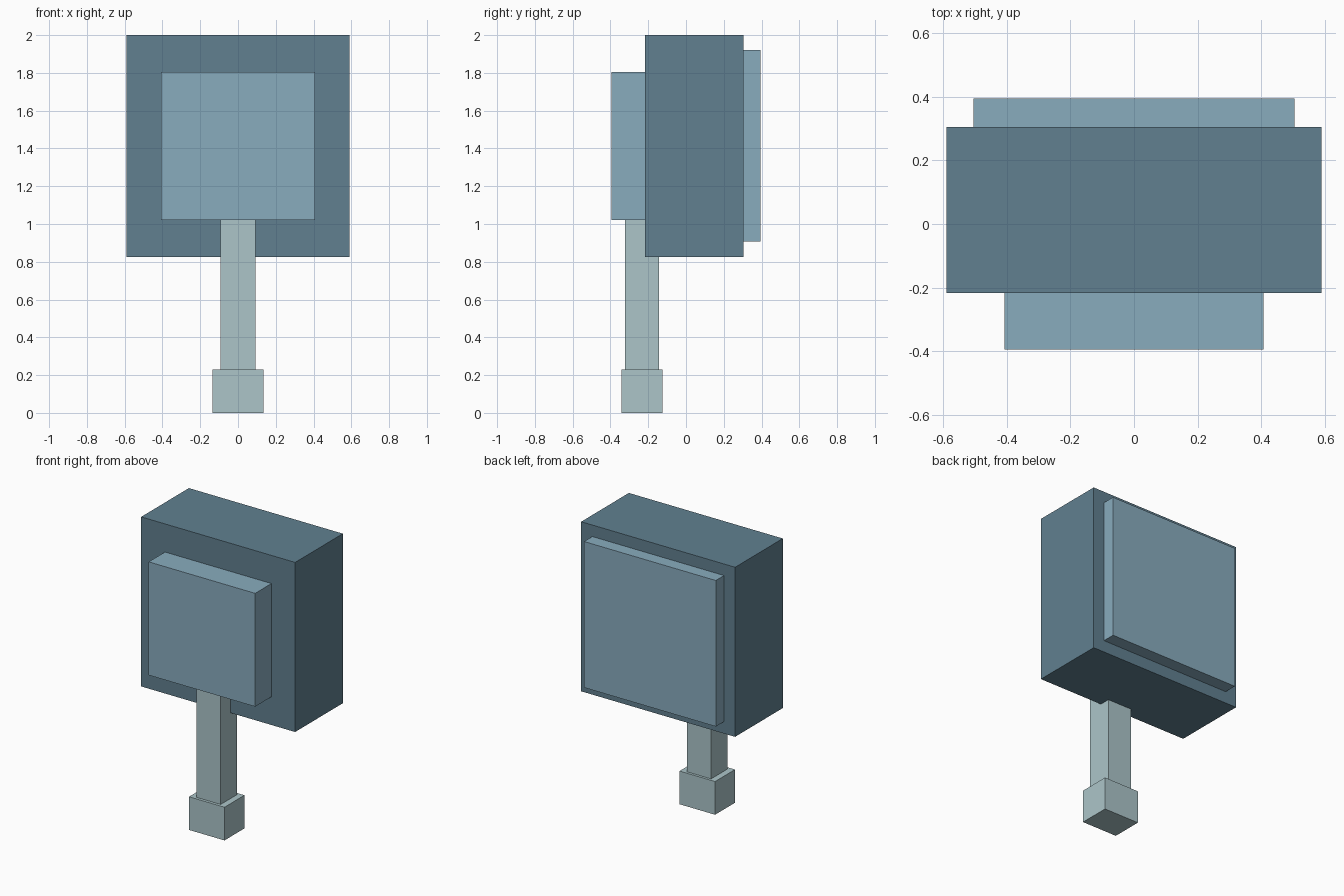
import bpy

cube = bpy.data.objects.get("Cube")
if cube:
    bpy.data.objects.remove(cube, do_unlink=True)


def material(name, rgb):
    mat = bpy.data.materials.new(name)
    mat.use_nodes = True
    mat.diffuse_color = (*rgb, 1)
    mat.node_tree.nodes["Principled BSDF"].inputs["Base Color"].default_value = (*rgb, 1)
    return mat


def box(name, x, y, z, mat):
    """Axis-aligned box from (min, max) pairs."""
    spans = (x, y, z)
    bpy.ops.mesh.primitive_cube_add(size=1, location=[(a + b) / 2 for a, b in spans])
    obj = bpy.context.object
    obj.name = obj.data.name = name
    obj.scale = [b - a for a, b in spans]
    bpy.ops.object.transform_apply(location=False, rotation=False, scale=True)
    obj.data.materials.append(mat)
    return obj


slate = material("slate blue", (0.119, 0.216, 0.279))
sky = material("light steel blue", (0.25, 0.413, 0.515))
pale = material("pale grey teal", (0.413, 0.558, 0.584))

# Head: main housing with a raised block in front and a panel behind
box("housing", (-0.59, 0.59), (-0.217, 0.305), (0.825, 2.0), slate)
box("front_block", (-0.408, 0.408), (-0.395, -0.217), (1.02, 1.805), sky)
box("back_panel", (-0.505, 0.505), (0.305, 0.395), (0.908, 1.92), sky)

# Handle: post running up to the front block, with a wider foot
box("post", (-0.093, 0.093), (-0.322, -0.142), (0.23, 1.02), pale)
box("foot", (-0.136, 0.136), (-0.342, -0.124), (0.0, 0.23), pale)
